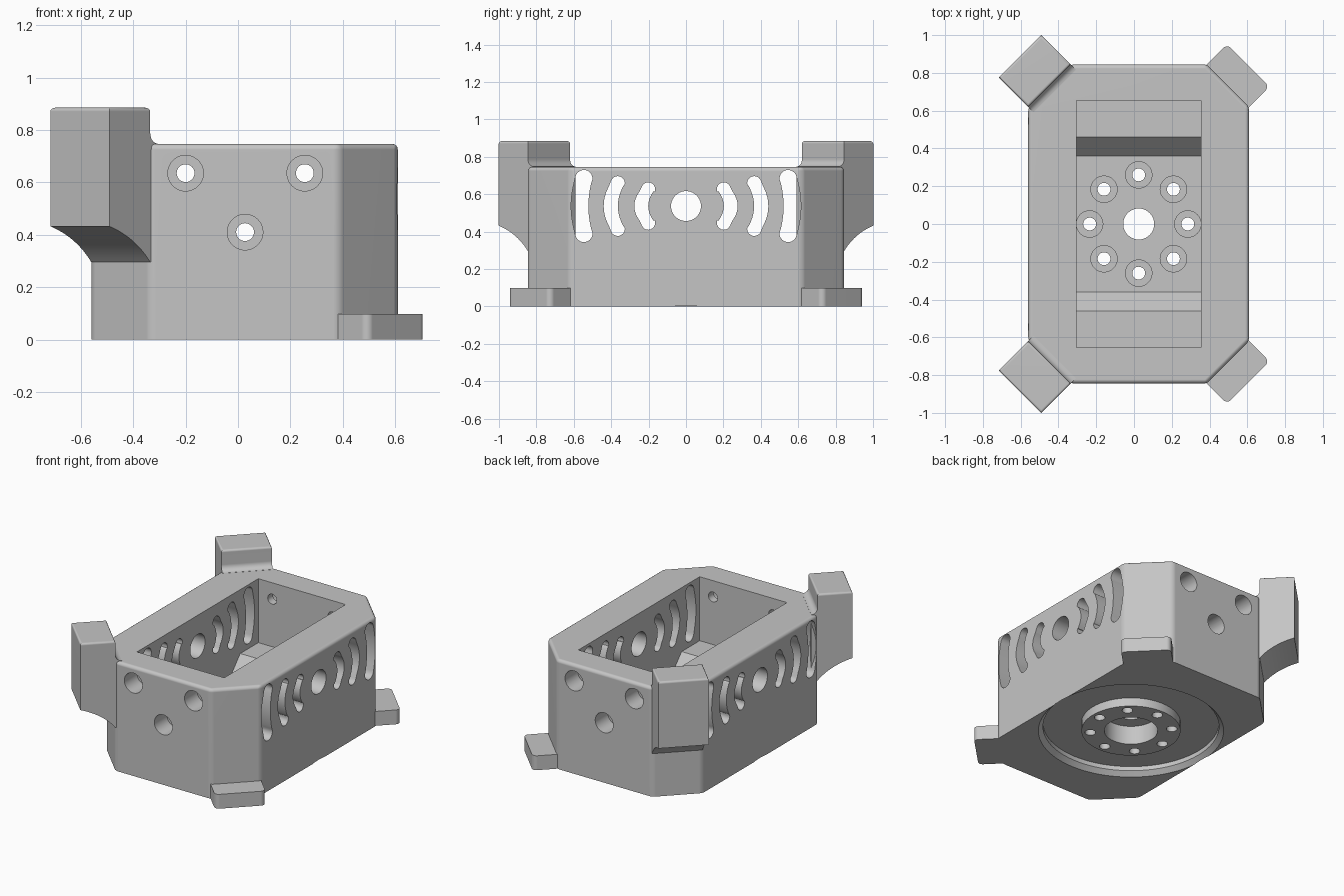
import bpy, bmesh, math
from mathutils import Matrix, Vector

cube = bpy.data.objects.get("Cube")
if cube:
    bpy.data.objects.remove(cube, do_unlink=True)

grey = bpy.data.materials.new("light_grey")
grey.use_nodes = True
grey.diffuse_color = (0.56, 0.56, 0.56, 1)
grey.node_tree.nodes["Principled BSDF"].inputs["Base Color"].default_value = (0.56, 0.56, 0.56, 1)

X, Y, Z = Vector((1, 0, 0)), Vector((0, 1, 0)), Vector((0, 0, 1))
CX = 0.025            # centre line of the box
HX, HY, CUT = 0.585, 0.845, 0.225


def prism(name, pts, lo, hi, u=X, v=Y, w=Z, origin=Vector(), soft=None, width=0.0):
    """Extrude a 2D outline (u, v) along w, optionally rounding chosen edges."""
    bm = bmesh.new()
    rings = [[bm.verts.new(origin + u * a + v * b + w * h) for a, b in pts] for h in (lo, hi)]
    bm.faces.new(rings[0])
    bm.faces.new(rings[1])
    n = len(pts)
    for i in range(n):
        j = (i + 1) % n
        bm.faces.new((rings[0][i], rings[0][j], rings[1][j], rings[1][i]))
    bmesh.ops.recalc_face_normals(bm, faces=bm.faces)
    if soft:
        bmesh.ops.bevel(bm, geom=[e for e in bm.edges if soft(e)], offset=width,
                        segments=4, profile=0.5, affect='EDGES')
    return finish(name, bm)


def finish(name, bm):
    bmesh.ops.recalc_face_normals(bm, faces=bm.faces)
    mesh = bpy.data.meshes.new(name)
    bm.to_mesh(mesh)
    bm.free()
    mesh.materials.append(grey)
    ob = bpy.data.objects.new(name, mesh)
    bpy.context.collection.objects.link(ob)
    return ob


def select(ob):
    bpy.ops.object.select_all(action='DESELECT')
    ob.select_set(True)
    bpy.context.view_layer.objects.active = ob


def carve(target, cutter):
    cutter.hide_render = True
    select(target)
    mod = target.modifiers.new("cut", 'BOOLEAN')
    mod.operation, mod.solver, mod.object = 'DIFFERENCE', 'EXACT', cutter
    bpy.ops.object.modifier_apply(modifier=mod.name)
    bpy.data.objects.remove(cutter, do_unlink=True)


def circle(r, a=0.0, b=0.0, n=40):
    return [(a + r * math.cos(math.tau * i / n), b + r * math.sin(math.tau * i / n)) for i in range(n)]


def smooth(ob):
    select(ob)
    bpy.ops.object.shade_smooth_by_angle(angle=math.radians(32))
    mod = ob.modifiers.new("normals", 'WEIGHTED_NORMAL')
    mod.keep_sharp = True


# Box with cut corners and rounded upper and upright edges
quarter = [(HX, HY - CUT), (HX - CUT, HY)]
outline = quarter + [(-a, b) for a, b in reversed(quarter)]
outline += [(-a, -b) for a, b in outline]
body = prism("body", outline, 0, 0.747, origin=X * CX, width=0.022,
             soft=lambda e: max(v.co.z for v in e.verts) > 0.5)

# Pocket with a sunken middle
half = [(0.655, 1.0), (0.655, 0.31), (0.46, 0.31), (0.36, 0.2)]
pocket = half + [(-a, b) for a, b in reversed(half)]
carve(body, prism("pocket", pocket, -0.33, 0.33, Y, Z, X, X * CX))

# Side vents: a round hole and three bowed slots either way
carve(body, prism("vent_hole", circle(0.08, 0, 0.537), -1, 1, Y, Z, X))


def bowed_slot(mid, bow, reach, r, side):
    """Outline of a slot following a curved centre line, with round ends."""
    line = [(mid - bow * t * t, reach * t) for t in (i / 8 - 1 for i in range(17))]
    tilt = math.atan2(2 * bow, reach)
    right = [(a + r, b) for a, b in line[1:-1]]
    left = [(a - r, b) for a, b in reversed(line[1:-1])]
    def cap(end, start):
        return [(end[0] + r * math.cos(start + math.pi * k / 10),
                 end[1] + r * math.sin(start + math.pi * k / 10)) for k in range(11)]
    pts = right + cap(line[-1], tilt * 0.5) + left + cap(line[0], math.pi - tilt * 0.5)
    return [(side * a, 0.537 + b) for a, b in pts]


for side in (-1, 1):
    for mid, bow, reach, r in ((0.239, 0.037, 0.09, 0.037), (0.402, 0.037, 0.122, 0.038),
                               (0.568, 0.022, 0.147, 0.046)):
        carve(body, prism("slot", bowed_slot(mid, bow, reach, r, side), -1, 1, Y, Z, X))

# Counterbored screw holes through both end walls
for x, z in ((-0.2, 0.635), (0.255, 0.635), (0.027, 0.41)):
    carve(body, prism("screw_hole", circle(0.034, x, z), -1, 1, X, Z, Y))
    for side in (-1, 1):
        carve(body, prism("screw_recess", circle(0.068, x, z), 0.71, 1, X, Z, Y * side))

# Floor: central bore and a ring of counterbored bolt holes
carve(body, prism("centre_hole", circle(0.082), -0.1, 0.3, origin=X * CX))
carve(body, prism("centre_bore", circle(0.17), -0.1, 0.13, origin=X * CX))
for i in range(8):
    a = math.tau * i / 8
    spot = Vector((CX + 0.26 * math.cos(a), 0.26 * math.sin(a), 0))
    carve(body, prism("bolt_hole", circle(0.034, n=24), -0.1, 0.3, origin=spot))
    carve(body, prism("bolt_recess", circle(0.07, n=32), 0.12, 0.28, origin=spot))

# Ring groove under the base, flared at its rim
ring = [(0.315, -0.02), (0.609, -0.02), (0.56, 0.03), (0.56, 0.06), (0.315, 0.06)]
bm = bmesh.new()
steps = 72
loops = [[bm.verts.new((CX + r * math.cos(math.tau * i / steps), r * math.sin(math.tau * i / steps), z))
          for r, z in ring] for i in range(steps)]
for i in range(steps):
    one, two = loops[i], loops[(i + 1) % steps]
    for k in range(len(ring)):
        m = (k + 1) % len(ring)
        bm.faces.new((one[k], one[m], two[m], two[k]))
carve(body, finish("groove", bm))
smooth(body)

# Corner post profile: curved underside, small fillet onto the box top
start, bend, end = Vector((0.221, 0.432)), Vector((0.08, 0.39)), Vector((0, 0.295))
post = [(0.0, 0.885), (0.221, 0.885)]
for i in range(13):
    t = i / 12
    post.append(tuple(start * (1 - t) ** 2 + bend * 2 * t * (1 - t) + end * t * t))
post += [(-0.04, 0.295), (-0.04, 0.745)]
for i in range(7):
    a = math.pi / 2 * i / 6
    post.append((-0.04 + 0.04 * math.sin(a), 0.788 - 0.04 * math.cos(a)))

# Foot plan with rounded outer corners
foot = [(-0.02, -0.159)]
for s in (-1, 1):
    arc = [(0.122 + 0.03 * math.cos(a), s * (0.129 + 0.03 * math.sin(a)))
           for a in (math.pi / 2 * k / 6 for k in range(7))]
    foot += arc[::-1] if s < 0 else arc
foot.append((-0.02, 0.159))

# Tall posts on the right corners, low feet on the left ones
for label, sy in (("front", -1), ("back", 1)):
    for sx in (-1, 1):
        out = Vector((sx, sy, 0)).normalized()
        along = Vector((-sy, sx, 0)).normalized()
        base = Vector((CX + sx * (HX - CUT / 2), sy * (HY - CUT / 2), 0))
        if sx < 0:
            ob = prism(label + "_post", post, -0.159, 0.159, out, Z, along, base, width=0.014,
                       soft=lambda e: min(v.co.z for v in e.verts) > 0.88)
        else:
            ob = prism(label + "_foot", foot, 0, 0.098, out, along, Z, base)
        smooth(ob)
